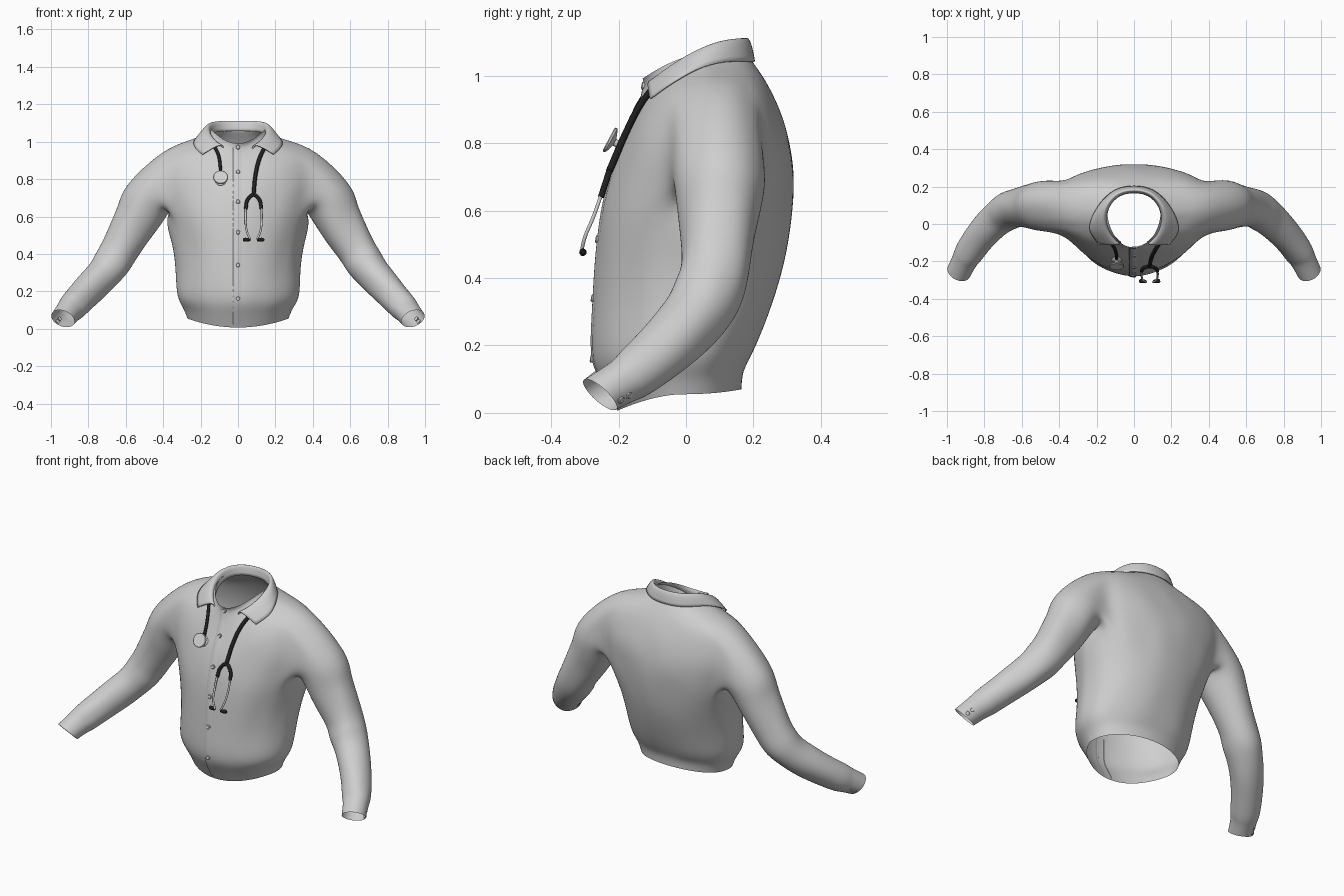
import bpy, bmesh, math
from mathutils import Vector, noise
from mathutils.bvhtree import BVHTree

if "Cube" in bpy.data.objects:
    bpy.data.objects.remove(bpy.data.objects["Cube"])


def material(name, value):
    m = bpy.data.materials.new(name)
    m.use_nodes = True
    m.diffuse_color = (value, value, value, 1)
    m.node_tree.nodes["Principled BSDF"].inputs["Base Color"].default_value = m.diffuse_color
    return m


CLOTH = material("light grey cloth", 0.62)
RUBBER = material("black rubber", 0.015)
METAL = material("pale metal", 0.64)


def finish(bm, name, mat, levels=0, thick=0):
    bmesh.ops.recalc_face_normals(bm, faces=bm.faces)
    me = bpy.data.meshes.new(name)
    bm.to_mesh(me)
    bm.free()
    ob = bpy.data.objects.new(name, me)
    bpy.context.collection.objects.link(ob)
    me.materials.append(mat)
    me.shade_smooth()
    if levels:
        sub = ob.modifiers.new("Smooth", "SUBSURF")
        sub.levels = sub.render_levels = levels
        sub.boundary_smooth = "PRESERVE_CORNERS"
    if thick:
        sol = ob.modifiers.new("Thickness", "SOLIDIFY")
        sol.thickness = thick
    return ob


def bridge(bm, a, b, closed=True):
    n = len(a)
    for i in range(n if closed else n - 1):
        j = (i + 1) % n
        bm.faces.new((a[i], a[j], b[j], b[i]))


# Shirt body: half width, front y, back y, side centre y, then z at front, side, back
N = 32
BODY = [
    (.272, -.205, .165, -.02, .006, .055, .070),
    (.292, -.245, .168, -.02, .085, .110, .125),
    (.334, -.284, .195, -.02, .150, .165, .165),
    (.328, -.277, .245, .00, .29, .29, .28),
    (.348, -.270, .295, .03, .44, .44, .44),
    (.395, -.258, .318, .07, .58, .575, .59),
    (.430, -.237, .320, .085, .67, .68, .69),
    (.455, -.207, .313, .09, .76, .78, .78),
    (.455, -.172, .293, .095, .84, .885, .87),
    (.412, -.140, .260, .095, .905, .962, .945),
    (.270, -.122, .225, .085, .945, 1.005, 1.005),
    (.155, -.120, .190, .06, .972, 1.045, 1.05),
    (.142, -.130, .182, .05, .990, 1.065, 1.07),
]
LOW, HIGH, SPAN = 5, 9, 3

bm = bmesh.new()
rows = []
for w, yf, yb, yc, zf, zs, zb in BODY:
    ring = []
    for i in range(N):
        t = math.tau * i / N
        c, s = math.cos(t), math.sin(t)
        back = s > 0
        y = yc + ((yb - yc) * s ** .85 if back else (yf - yc) * abs(s) ** 1.2)
        z = zs + ((zb if back else zf) - zs) * s * s
        ring.append(bm.verts.new((w * c, y, z)))
    rows.append(ring)


def in_armhole(row, col):
    d = min(abs(col + .5 - k) for k in (0, N / 2, N))
    return LOW <= row < HIGH and d < SPAN


for r in range(len(rows) - 1):
    for i in range(N):
        if not in_armhole(r, i):
            j = (i + 1) % N
            bm.faces.new((rows[r][i], rows[r][j], rows[r + 1][j], rows[r + 1][i]))

# Sleeves: centre, radius upward, radius sideways
SLEEVE = [
    ((.484, .100, .705), .145, .140),
    ((.525, .097, .61), .128, .124),
    ((.580, .092, .515), .116, .110),
    ((.640, .085, .410), .102, .102),
    ((.675, .070, .355), .106, .106),
    ((.715, .040, .300), .090, .097),
    ((.770, -.010, .240), .093, .094),
    ((.835, -.085, .170), .082, .085),
    ((.890, -.165, .110), .078, .080),
    ((.900, -.182, .098), .069, .070),
    ((.936, -.255, .054), .066, .066),
]
cuff_frames = []
for side in (1, -1):
    def col(k):
        return k % N if side > 0 else (N // 2 - k) % N
    # armhole loop: top centre, back, bottom, front
    loop = [(HIGH, k) for k in range(SPAN + 1)]
    loop += [(r, SPAN) for r in range(HIGH - 1, LOW, -1)]
    loop += [(LOW, k) for k in range(SPAN, -SPAN - 1, -1)]
    loop += [(r, -SPAN) for r in range(LOW + 1, HIGH)]
    loop += [(HIGH, k) for k in range(-SPAN, 0)]
    prev = [rows[r][col(k)] for r, k in loop]
    centres = [Vector((p[0] * side, p[1], p[2])) for p, _, _ in SLEEVE]
    for n, (_, rv, ru) in enumerate(SLEEVE):
        d = (centres[min(n + 1, len(centres) - 1)] - centres[max(n - 1, 0)]).normalized()
        if n == len(SLEEVE) - 1:
            d = (d - Vector((0, 0, .4))).normalized()  # slanted cuff opening
        v = Vector((side, 0, 1))
        v = (v - d * v.dot(d)).normalized()
        u = v.cross(d) * side
        ring = []
        for k in range(len(loop)):
            a = math.tau * k / len(loop)
            ring.append(bm.verts.new(centres[n] + v * rv * math.cos(a) + u * ru * math.sin(a)))
        bridge(bm, prev, ring)
        prev = ring
    cuff_frames.append((centres[-1], (centres[-1] - centres[-2]).normalized(), u, v))

# Soft cloth folds
bmesh.ops.recalc_face_normals(bm, faces=bm.faces)
bm.normal_update()
shifts = [(v, v.normal * .012 * noise.noise(v.co * 9)) for v in bm.verts
          if not v.is_boundary and .13 < v.co.z < 1]
for v, shift in shifts:
    v.co += shift
shirt = finish(bm, "shirt", CLOTH, 2)

bpy.context.view_layer.update()
tree = BVHTree.FromObject(shirt, bpy.context.evaluated_depsgraph_get())


def on_front(x, z, lift=0):
    hit = tree.ray_cast(Vector((x, -2, z)), Vector((0, 1, 0)))
    y = hit[0].y if hit[0] else -.11
    return Vector((x, y - lift, z))


def snapped(p, lift):
    q, normal, _, _ = tree.find_nearest(Vector(p))
    out = Vector((q.x, q.y - .05, .5))
    return q + normal * lift * (1 if normal.dot(out) > 0 else -1)


# Collar: fold line and falling edge for one half, from back to front
FOLD = [(0, .180, 1.122), (.085, .165, 1.122), (.142, .10, 1.115), (.155, .03, 1.085),
        (.138, -.035, 1.045), (.105, -.08, 1.01), (.072, -.108, .99)]
FALL = [(0, .215, 1.045), (.11, .195, 1.045), (.185, .11, 1.035), (.222, .04, 1.005),
        (.236, -.01, .98), (.228, -.045, .955), (.185, -.085, .918)]


def both(points):
    return [Vector((-x, y, z)) for x, y, z in points[:0:-1]] + [Vector(p) for p in points]


bm = bmesh.new()
strips = [[], [], [], []]
for fold, fall in zip(both(FOLD), both(FALL)):
    edge = snapped(fall, .012)
    base = Vector((fold.x * .95, (fold.y - .04) * .92 + .04, fold.z - .065))
    middle = fold.lerp(edge, .35) + Vector((fold.x * .06, (fold.y - .04) * .06, .010))
    for strip, p in zip(strips, (base, fold, middle, edge)):
        strip.append(bm.verts.new(p))
for a, b in zip(strips, strips[1:]):
    bridge(bm, a, b, False)
finish(bm, "collar", CLOTH, 2, .006)

# Front placket, raised along its overlapping edge
bm = bmesh.new()
previous = None
for i in range(33):
    z = .025 + .945 * i / 32
    line = [bm.verts.new(on_front(x, z, lift))
            for x, lift in ((-.026, -.002), (-.024, .005), (.0, .004), (.03, -.002))]
    if previous:
        bridge(bm, previous, line, False)
    previous = line
finish(bm, "front_placket", CLOTH)


def lathe(name, mat, origin, axis, profile, segments=20):
    bm = bmesh.new()
    turn = Vector(axis).to_track_quat("Z", "Y")
    prev = None
    for r, h in profile:
        ring = [bm.verts.new(Vector(origin) + turn @ Vector((
            r * math.cos(math.tau * i / segments), r * math.sin(math.tau * i / segments), h)))
            for i in range(segments)]
        if prev:
            bridge(bm, prev, ring)
        else:
            bm.faces.new(ring)
        prev = ring
    bm.faces.new(prev)
    ob = finish(bm, name, mat)
    ob.data.set_sharp_from_angle(angle=math.radians(40))


# Buttons
BUTTON = [(.011, -.004), (.012, .003), (.009, .006), (.006, .005)]
for i, z in enumerate((.16, .34, .515, .68, .84, .97)):
    lathe(f"front_button_{i + 1}", CLOTH, on_front(0, z, .003), (0, -1, .15), BUTTON, 14)
for name, (c, d, u, v) in zip(("left", "right"), cuff_frames):
    out = (u + v * .15).normalized()
    for i in range(2):
        lathe(f"{name}_cuff_button_{i + 1}", CLOTH, c - d * (.02 + .03 * i) + out * .064,
              out, BUTTON, 12)


def tube(name, mat, points, radius):
    cu = bpy.data.curves.new(name, "CURVE")
    cu.dimensions = "3D"
    cu.bevel_depth = radius
    cu.bevel_resolution = 3
    cu.use_fill_caps = True
    sp = cu.splines.new("BEZIER")
    sp.bezier_points.add(len(points) - 1)
    for bp, p in zip(sp.bezier_points, points):
        bp.co = p
        bp.handle_left_type = bp.handle_right_type = "AUTO"
    ob = bpy.data.objects.new(name, cu)
    bpy.context.collection.objects.link(ob)
    cu.materials.append(mat)


# Listening tube down each side of the chest
tube("right_tube", RUBBER, [on_front(x, z, .010) for x, z in
                            ((-.125, .972), (-.105, .93), (-.095, .87), (-.093, .815))], .0085)
fork = Vector((.083, -.228, .715))
tube("left_tube", RUBBER, [on_front(.14, .965, .010), on_front(.115, .91, .010),
                           on_front(.095, .83, .010), fork], .0105)
tube("tube_fork", RUBBER, [(.041, -.252, .64), (.052, -.236, .69), fork,
                           (.114, -.236, .69), (.126, -.252, .64)], .0095)

# Metal ear pieces with soft tips
for name, s in (("right", -1), ("left", 1)):
    def ear(x, y, z):
        return Vector((.0835 + s * x, y, z))
    tube(f"{name}_ear_tube", METAL, [ear(.0425, -.25, .65), ear(.043, -.275, .58),
                                     ear(.036, -.30, .52), ear(.018, -.310, .478)], .0055)
    lathe(f"{name}_ear_tip", RUBBER, ear(.018, -.308, .476), (s, .1, 0),
          [(.006, 0), (.009, .004), (.011, .025), (.010, .034), (.005, .039)], 14)

# Chest piece: two discs joined by a narrow waist
lathe("chest_piece", METAL, on_front(-.093, .79, .004), (0, -.88, .47),
      [(.026, -.002), (.030, .004), (.027, .008), (.011, .015), (.011, .026),
       (.034, .034), (.040, .038), (.040, .043), (.037, .046)], 28)
